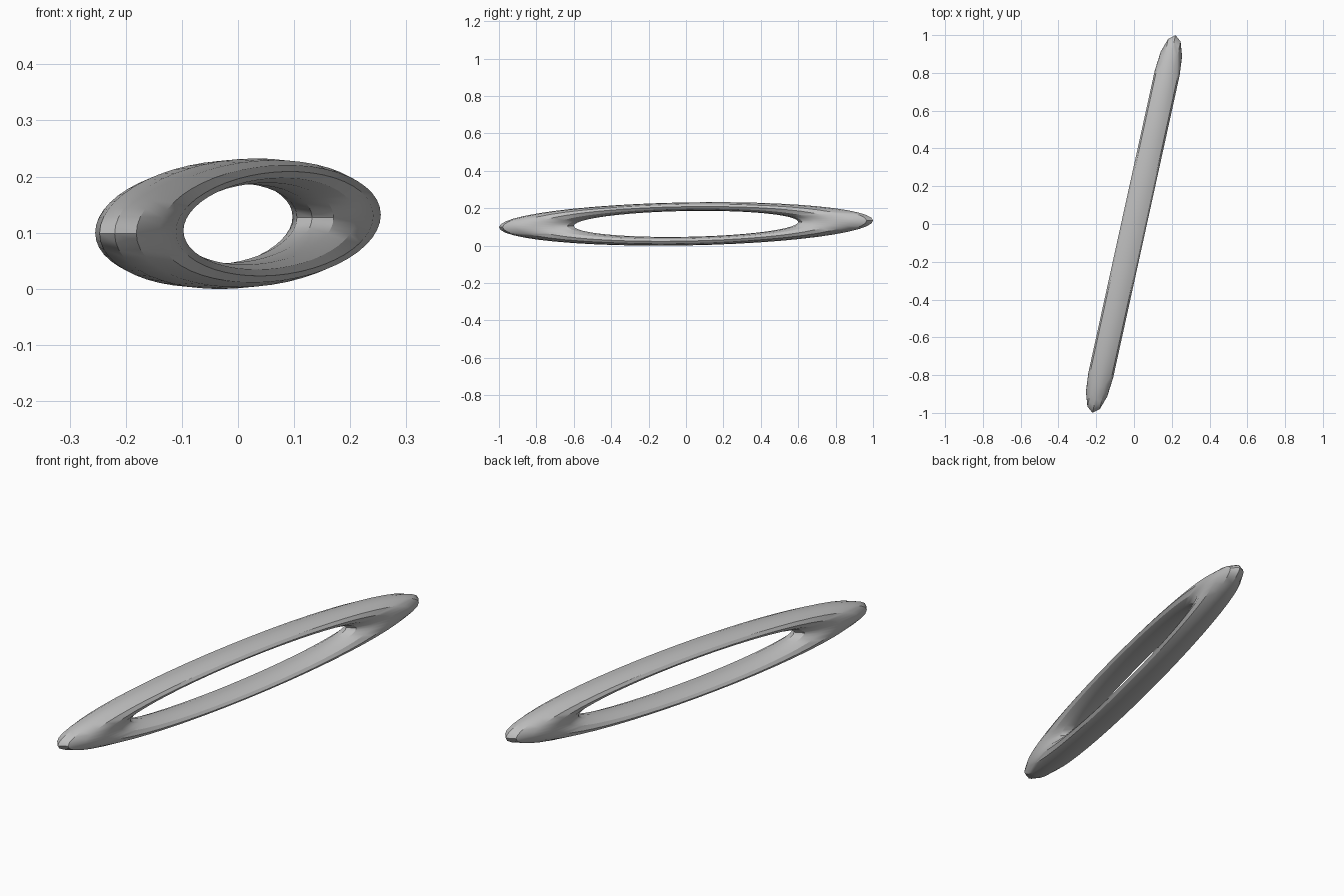
import bpy
import math
from mathutils import Matrix

default_cube = bpy.data.objects.get("Cube")
if default_cube:
    bpy.data.objects.remove(default_cube, do_unlink=True)

# Plain grey material
grey = bpy.data.materials.new("plain_grey")
grey.use_nodes = True
colour = (0.52, 0.52, 0.52, 1.0)
grey.diffuse_color = colour
grey.node_tree.nodes["Principled BSDF"].inputs["Base Color"].default_value = colour

# Ring: a torus stretched along y, flattened in z, then yawed and tipped slightly
bpy.ops.mesh.primitive_torus_add(
    major_segments=48, minor_segments=12, major_radius=0.8, minor_radius=0.2)
ring = bpy.context.object
ring.name = "stretched_ring"

stand_up = Matrix.Rotation(math.radians(90), 4, 'Y')
stretch = Matrix.Diagonal((0.335, 1.024, 0.115, 1.0))
tip = Matrix.Rotation(math.radians(1.0), 4, 'X')
yaw = Matrix.Rotation(math.radians(-12.4), 4, 'Z')
lift = Matrix.Translation((0, 0, 0.116))
ring.data.transform(lift @ yaw @ tip @ stretch @ stand_up)
ring.data.materials.append(grey)

bpy.ops.object.shade_smooth_by_angle(angle=math.radians(30))
